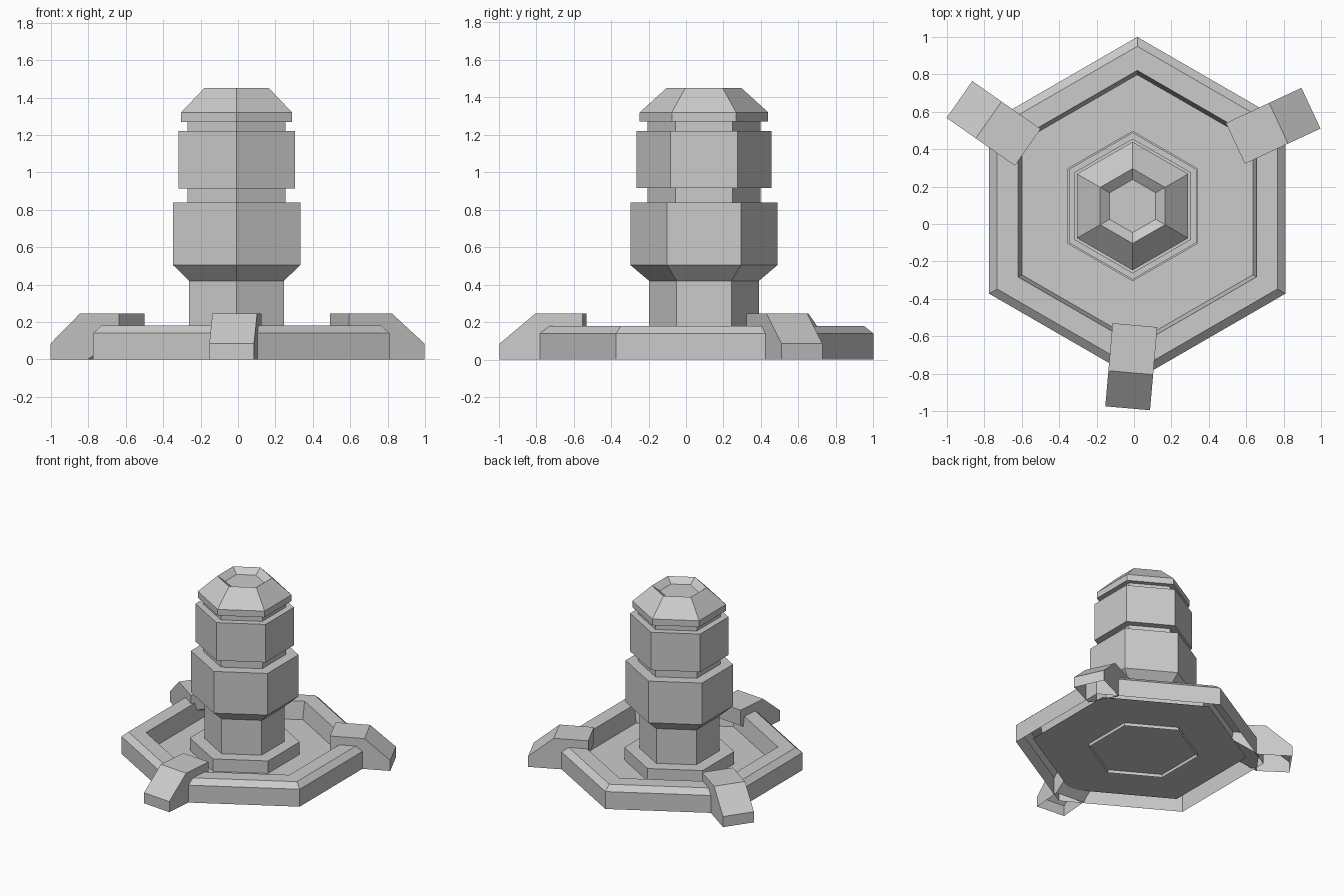
import bpy, bmesh
from math import cos, sin, pi, radians

if "Cube" in bpy.data.objects:
    bpy.data.objects.remove(bpy.data.objects["Cube"])

def finish(bm, name):
    me = bpy.data.meshes.new(name)
    bm.to_mesh(me)
    bm.free()
    ob = bpy.data.objects.new(name, me)
    bpy.context.collection.objects.link(ob)
    return ob

def hex_lathe(name, profile, centre, cap_end=False):
    """Six-sided rings from (radius, z) pairs, corners on the y axis."""
    bm = bmesh.new()
    rings = []
    for r, z in profile:
        rings.append([bm.verts.new((centre[0] + r * cos(pi / 6 + i * pi / 3),
                                    centre[1] + r * sin(pi / 6 + i * pi / 3), z))
                      for i in range(6)])
    for a, b in zip(rings, rings[1:]):
        for i in range(6):
            j = (i + 1) % 6
            bm.faces.new((a[i], a[j], b[j], b[i]))
    if cap_end:
        bm.faces.new(rings[-1])
    return finish(bm, name)

BASE = (0.0175, 0.085)
POST = (-0.0075, 0.096)

# Base: raised hexagonal rim, open underneath, and its sunken floor
hex_lathe("base_rim", [(0.915, 0), (0.915, 0.14), (0.865, 0.18),
                       (0.736, 0.18), (0.713, 0.04)], BASE)
hex_lathe("base_floor", [(0.79, 0.04)], BASE, True)

# Post: foot step, neck, two collars
hex_lathe("post_foot", [(0.402, 0.015), (0.402, 0.14), (0.2925, 0.14)], POST)
hex_lathe("post", [(0.2925, 0.14), (0.2925, 0.42), (0.393, 0.505), (0.393, 0.84),
                   (0.3025, 0.84), (0.3025, 0.915), (0.36, 0.915), (0.36, 1.22),
                   (0.3025, 1.22), (0.3025, 1.27)], POST)

# Cap with a dished top
hex_lathe("cap", [(0.3025, 1.27), (0.343, 1.27), (0.343, 1.32), (0.20, 1.45),
                  (0.142, 1.41)], POST, True)

# Three bent feet gripping the rim corners, each slightly twisted
FOOT = [(-0.223, 0.12), (-0.223, 0.245), (0.032, 0.245),
        (0.223, 0.085), (0.223, 0), (-0.02, 0)]
for k, name in enumerate(("right_foot", "left_foot", "front_foot")):
    bm = bmesh.new()
    sides = [[bm.verts.new((x, y, z)) for x, z in FOOT] for y in (-0.12, 0.12)]
    bm.faces.new(sides[0])
    bm.faces.new(sides[1][::-1])
    n = len(FOOT)
    for i in range(n):
        j = (i + 1) % n
        if i != 4:  # underside stays open
            bm.faces.new((sides[0][j], sides[0][i], sides[1][i], sides[1][j]))
    bmesh.ops.recalc_face_normals(bm, faces=bm.faces[:])
    ob = finish(bm, name)
    a = radians(29.5 + 120 * k)
    ob.location = (-0.007 + 0.863 * cos(a), 0.1 + 0.863 * sin(a), 0)
    ob.rotation_euler.z = radians(25 + 120 * k)
